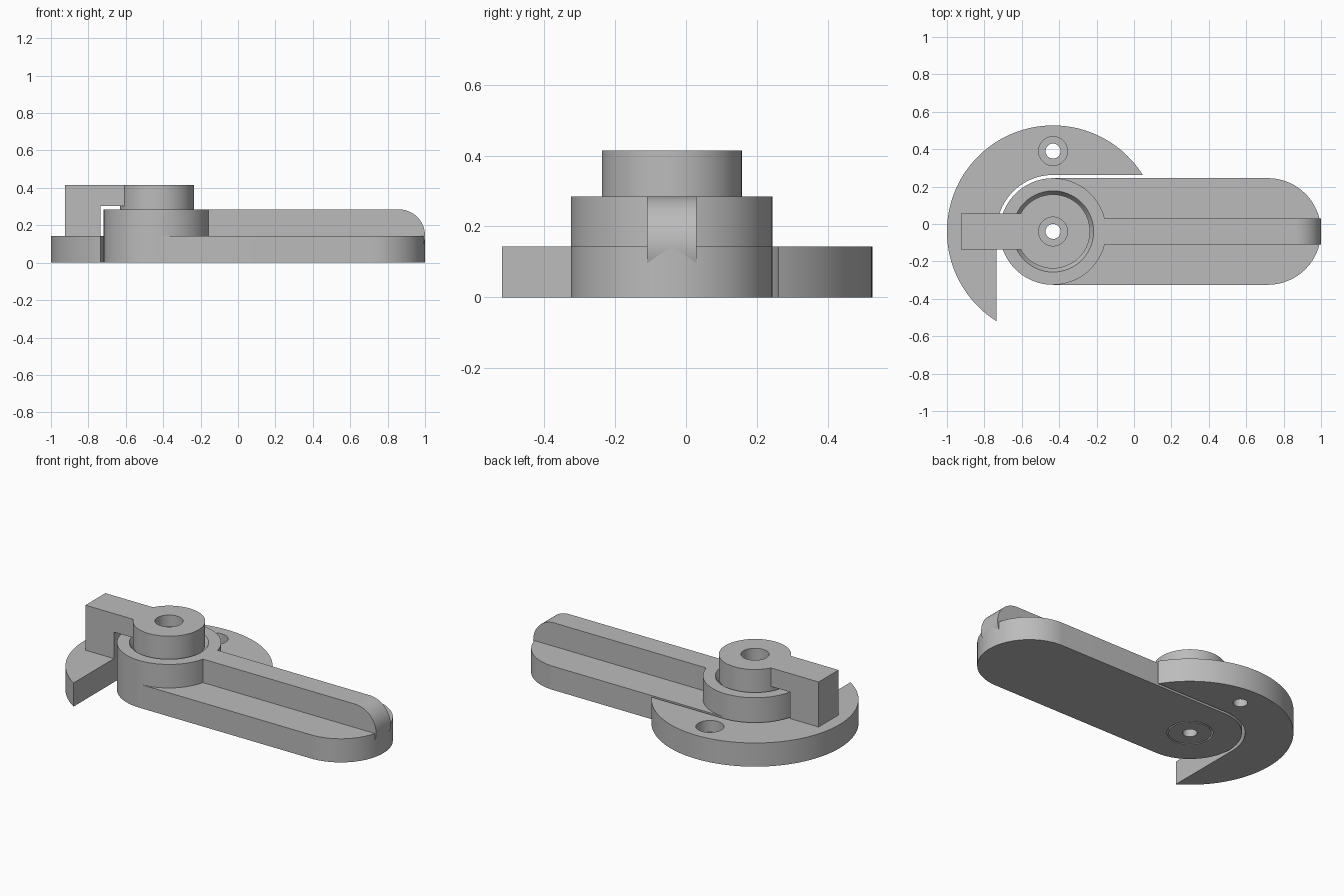
import bpy, bmesh, math
from mathutils import Vector

cube = bpy.data.objects.get("Cube")
if cube:
    bpy.data.objects.remove(cube, do_unlink=True)

# One plain grey for everything
grey = bpy.data.materials.new("plain grey")
grey.use_nodes = True
colour = (0.5, 0.5, 0.5, 1)
grey.diffuse_color = colour
grey.node_tree.nodes["Principled BSDF"].inputs["Base Color"].default_value = colour

PX, PY = -0.433, -0.04            # pivot axis
PLATE, BOSS, TOP = 0.143, 0.285, 0.415
ARM_R, HOLE_R, SINK_R = 0.285, 0.04, 0.077


def arc(cx, cy, r, a0, a1, n=48):
    angles = [math.radians(a0 + (a1 - a0) * i / n) for i in range(n + 1)]
    return [(cx + r * math.cos(a), cy + r * math.sin(a)) for a in angles]


def finish(name, bm):
    bmesh.ops.remove_doubles(bm, verts=bm.verts, dist=1e-5)
    bmesh.ops.recalc_face_normals(bm, faces=bm.faces)
    mesh = bpy.data.meshes.new(name)
    bm.to_mesh(mesh)
    bm.free()
    obj = bpy.data.objects.new(name, mesh)
    bpy.context.collection.objects.link(obj)
    mesh.materials.append(grey)
    return obj


def prism(name, outline, lo, hi, axis="z"):
    """Extrude an outline along z, or an x-z profile along y."""
    bm = bmesh.new()
    place = (lambda p: (p[0], p[1], lo)) if axis == "z" else (lambda p: (p[0], lo, p[1]))
    face = bm.faces.new([bm.verts.new(place(p)) for p in outline])
    geom = bmesh.ops.extrude_face_region(bm, geom=[face])["geom"]
    shift = Vector((0, 0, hi - lo)) if axis == "z" else Vector((0, hi - lo, 0))
    bmesh.ops.translate(bm, vec=shift, verts=[g for g in geom if isinstance(g, bmesh.types.BMVert)])
    return finish(name, bm)


def lathe(name, profile, cx, cy, steps=96):
    """Spin a closed radius-height profile round a vertical axis."""
    bm = bmesh.new()
    verts = [bm.verts.new((cx + r, cy, z)) for r, z in profile]
    edges = [bm.edges.new((verts[i - 1], verts[i])) for i in range(len(verts))]
    bmesh.ops.spin(bm, geom=verts + edges, cent=(cx, cy, 0), axis=(0, 0, 1),
                   angle=math.tau, steps=steps, use_duplicate=False)
    return finish(name, bm)


def combine(target, other, operation):
    mod = target.modifiers.new("combine", "BOOLEAN")
    mod.operation, mod.solver, mod.object = operation, "EXACT", other
    bpy.context.view_layer.objects.active = target
    bpy.ops.object.modifier_apply(modifier=mod.name)
    bpy.data.objects.remove(other, do_unlink=True)


def disc(r, cx, cy, lo, hi):
    return prism("cutter", arc(cx, cy, r, 0, 356.25, 95), lo, hi)


# Arm plate with a round bore for the shaft
arm_plate = prism("arm_plate", arc(PX, PY, ARM_R, 90, 270) + arc(1 - ARM_R, PY, ARM_R, -90, 90), 0, PLATE)
combine(arm_plate, disc(0.126, PX, PY, -0.1, 0.3), "DIFFERENCE")

# Raised boss with a tapered socket
boss = lathe("boss", [(ARM_R, PLATE), (ARM_R, BOSS), (0.217, BOSS), (0.126, PLATE)], PX, PY)

# Rib along the arm with a rounded end
rib_r = 0.14
rib = prism("arm_rib", [(PX + 0.25, BOSS - 2 * rib_r)] + arc(1 - rib_r, BOSS - rib_r, rib_r, -90, 90)
            + [(PX + 0.25, BOSS)], PY - 0.07, PY + 0.07, "y")

# Hub with counterbored hole and a shaft down through the arm
hub = lathe("hub", [(HOLE_R, 0), (0.118, 0), (0.118, PLATE), (0.198, 0.268), (0.198, TOP),
                    (SINK_R, TOP), (SINK_R, TOP - 0.07), (HOLE_R, TOP - 0.07)], PX, PY)

# Lever reaching out of the hub and down to the catch plate
lever = prism("lever", [(-0.925, PLATE), (-0.735, PLATE), (-0.735, 0.303), (PX - 0.13, 0.303),
                        (PX - 0.13, TOP), (-0.925, TOP)], PY - 0.095, PY + 0.095, "y")
combine(hub, lever, "UNION")
hub.name = "hub_and_lever"

# Crescent catch plate wrapped round the pivot, with one screw hole
OUT_R, IN_R = 0.567, 0.302
tip = math.degrees(math.asin(IN_R / OUT_R))
catch = prism("catch_plate", arc(PX, PY, OUT_R, tip, 270 - tip, 96) + arc(PX, PY, IN_R, 180, 90), 0, PLATE)
hole_y = PY + 0.43
combine(catch, disc(HOLE_R, PX, hole_y, -0.1, 0.3), "DIFFERENCE")
combine(catch, disc(SINK_R, PX, hole_y, PLATE - 0.07, 0.3), "DIFFERENCE")

# Smooth curved walls, keeping edges sharp
for obj in (arm_plate, boss, rib, hub, catch):
    bpy.ops.object.select_all(action="DESELECT")
    obj.select_set(True)
    bpy.context.view_layer.objects.active = obj
    bpy.ops.object.shade_smooth_by_angle(angle=math.radians(25))
